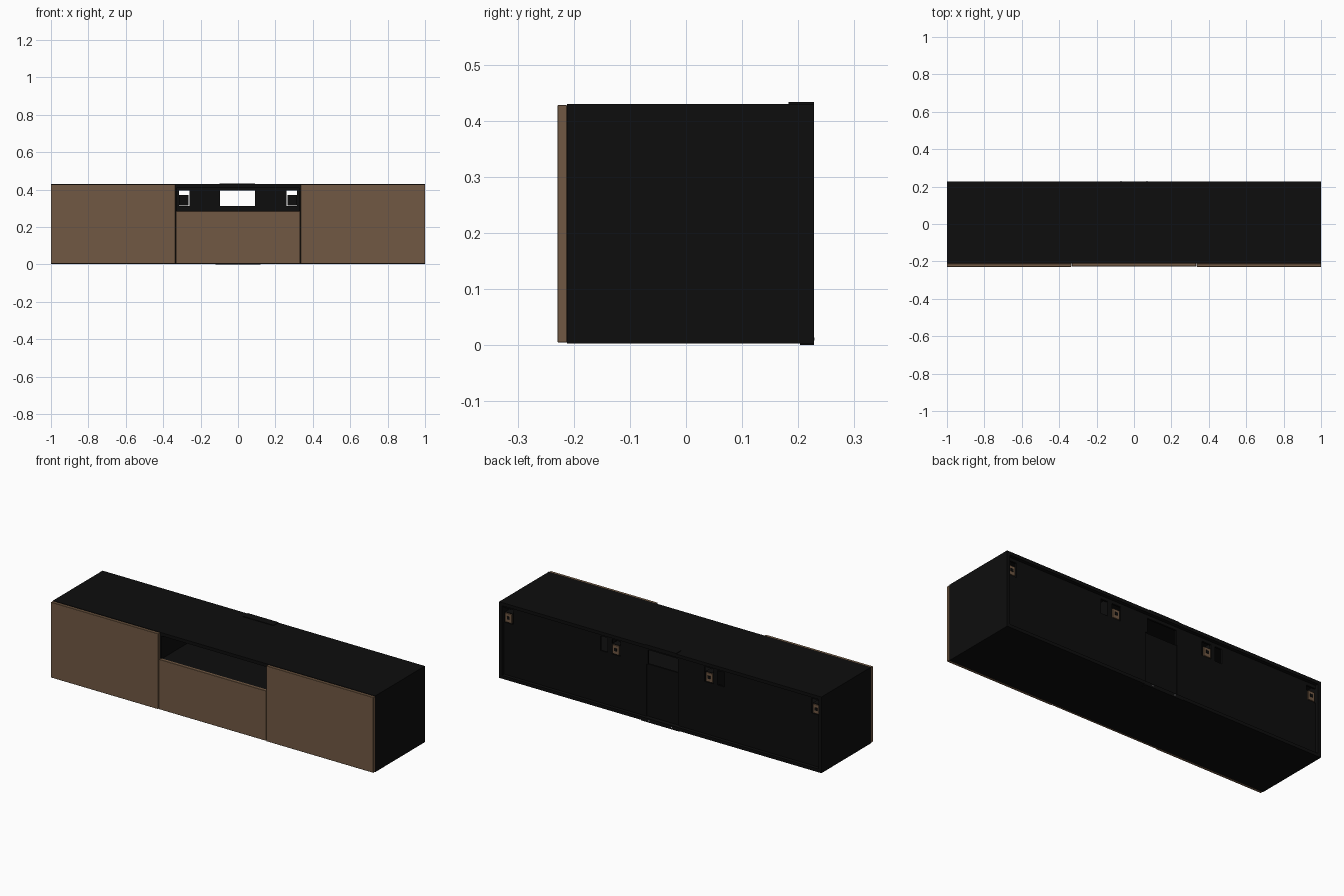
import bpy, bmesh

if "Cube" in bpy.data.objects:
    bpy.data.objects.remove(bpy.data.objects["Cube"])


def material(name, rgb):
    m = bpy.data.materials.new(name)
    m.diffuse_color = (*rgb, 1)
    m.use_nodes = True
    m.node_tree.nodes["Principled BSDF"].inputs["Base Color"].default_value = m.diffuse_color
    return m


BLACK = material("black laminate", (0.004, 0.004, 0.004))
BROWN = material("brown wood", (0.165, 0.099, 0.056))
GREY = material("grey metal", (0.4, 0.4, 0.42))


def boxes(name, parts, mat, bevel=0.0):
    """One object made of boxes given as (x0, x1, y0, y1, z0, z1)."""
    bm = bmesh.new()
    for x0, x1, y0, y1, z0, z1 in parts:
        vs = bmesh.ops.create_cube(bm, size=1)["verts"]
        for v in vs:
            v.co = ((x0 + x1) / 2 + v.co.x * (x1 - x0),
                    (y0 + y1) / 2 + v.co.y * (y1 - y0),
                    (z0 + z1) / 2 + v.co.z * (z1 - z0))
    me = bpy.data.meshes.new(name)
    bm.to_mesh(me)
    bm.free()
    me.materials.append(mat)
    ob = bpy.data.objects.new(name, me)
    bpy.context.collection.objects.link(ob)
    if bevel:
        b = ob.modifiers.new("edge", "BEVEL")
        b.width = bevel
        b.segments = 1
    return ob


def span(s, a, b):
    """x range a..b mirrored when s is -1."""
    return (a, b) if s > 0 else (-b, -a)


F, R = -0.212, 0.228      # carcass front and rear
B0, B1 = 0.198, 0.208     # back panel faces

# carcass
boxes("top_panel", [(-1, 1, F, R, 0.412, 0.43)], BLACK)
boxes("bottom_panel", [(-1, 1, F, R, 0.003, 0.021)], BLACK)
for s, side in ((-1, "left"), (1, "right")):
    boxes(side + "_side_panel", [(*span(s, 0.983, 1.0), F, R, 0.003, 0.43)], BLACK)
    boxes(side + "_divider", [(*span(s, 0.325, 0.342), F, B0, 0.021, 0.412)], BLACK)
    boxes(side + "_inner_shelf", [(*span(s, 0.342, 0.983), -0.16, 0.12, 0.2, 0.214)], BLACK)
boxes("niche_shelf", [(-0.325, 0.325, F, B0, 0.268, 0.284)], BLACK)

# back panel with cable and bracket openings
z_lo, z_hi = 0.313, 0.395
holes = [(-0.983, -0.925), (-0.385, -0.342), (-0.315, -0.26), (-0.095, 0.09),
         (0.26, 0.315), (0.342, 0.385), (0.925, 0.983)]
back = [(-0.983, -0.1, B0, B1, 0.021, z_lo), (0.1, 0.983, B0, B1, 0.021, z_lo),
        (-0.983, 0.983, B0, B1, z_hi, 0.412)]
back += [(a[1], b[0], B0, B1, z_lo, z_hi) for a, b in zip(holes, holes[1:])]
boxes("back_panel", back, BLACK)
boxes("centre_back_cover", [(-0.1, 0.1, B0 - 0.006, B1 - 0.006, 0.021, z_lo)], BLACK)

# cable covers at the rear edge
boxes("top_cable_cover", [(-0.098, 0.092, 0.183, R, 0.428, 0.433)], BLACK)
boxes("bottom_cable_cover", [(-0.12, 0.12, 0.203, R, 0.0, 0.02)], BLACK)

# fronts
for s, side in ((-1, "left"), (1, "right")):
    boxes(side + "_door", [(*span(s, 0.335, 1.0), -0.229, F, 0.005, 0.428)], BROWN, 0.001)
boxes("drawer_front", [(-0.332, 0.332, -0.226, F + 0.003, 0.005, 0.285)], BROWN, 0.001)

# drawer box behind the front
boxes("drawer_box", [
    (-0.31, -0.298, F + 0.003, 0.15, 0.04, 0.2), (0.298, 0.31, F + 0.003, 0.15, 0.04, 0.2),
    (-0.298, 0.298, 0.138, 0.15, 0.04, 0.2), (-0.298, 0.298, F + 0.003, 0.138, 0.045, 0.055)], BLACK)

# wall brackets: dark body, brown plate with dark centre
for i, cx in enumerate((-0.955, -0.29, 0.29, 0.955)):
    boxes(f"bracket_body_{i}", [(cx - 0.025, cx + 0.025, 0.165, 0.204, 0.315, 0.37)], BLACK)
    boxes(f"bracket_plate_{i}", [(cx - 0.02, cx + 0.02, 0.204, 0.21, 0.318, 0.367)], BROWN)
    boxes(f"bracket_slot_{i}", [(cx - 0.008, cx + 0.008, 0.208, 0.213, 0.336, 0.352)], BLACK)
# small screw heads on the cable cover
boxes("cover_screws", [(x - 0.003, x + 0.003, R, R + 0.001, 0.008, 0.014) for x in (-0.07, 0.07)], GREY)
